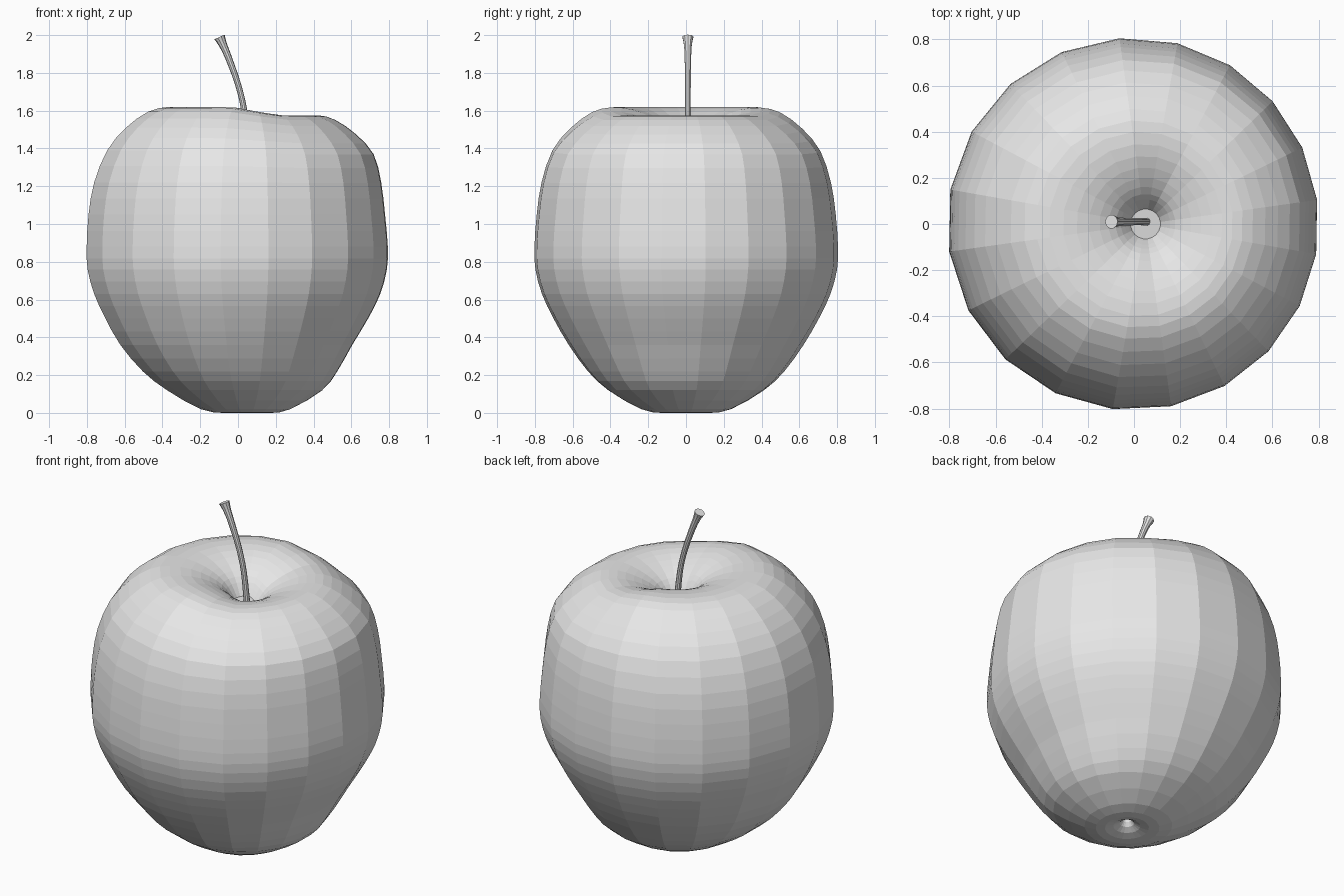
import bpy, bmesh
from math import sin, cos, pi, radians
from mathutils import Vector

cube = bpy.data.objects.get("Cube")
if cube:
    bpy.data.objects.remove(cube)

grey = bpy.data.materials.new("plain grey")
grey.use_nodes = True
grey.diffuse_color = (0.8, 0.8, 0.8, 1)
grey.node_tree.nodes["Principled BSDF"].inputs["Base Color"].default_value = (0.8, 0.8, 0.8, 1)

SIDES = 20
CORE_X = 0.05


def smooth_path(points, steps):
    """Catmull-Rom curve through the points."""
    p = [Vector(q) for q in points]
    p = [p[0]] + p + [p[-1]]
    out = []
    for a, b, c, d in zip(p, p[1:], p[2:], p[3:]):
        for i in range(steps):
            t = i / steps
            out.append(0.5 * (2 * b + (c - a) * t + (2 * a - 5 * b + 4 * c - d) * t * t
                              + (3 * b - a - 3 * c + d) * t ** 3))
    return out + [p[-1]]


def loft(name, rings):
    """Skin a list of vertex rings and cap both ends."""
    bm = bmesh.new()
    loops = [[bm.verts.new(co) for co in ring] for ring in rings]
    n = len(loops[0])
    for low, high in zip(loops, loops[1:]):
        for i in range(n):
            j = (i + 1) % n
            bm.faces.new((low[i], low[j], high[j], high[i]))
    bm.faces.new(loops[0][::-1])
    bm.faces.new(loops[-1])
    bmesh.ops.recalc_face_normals(bm, faces=bm.faces)
    mesh = bpy.data.meshes.new(name)
    bm.to_mesh(mesh)
    bm.free()
    mesh.materials.append(grey)
    obj = bpy.data.objects.new(name, mesh)
    bpy.context.collection.objects.link(obj)
    return obj


# Fruit body: radius on the wide side, radius on the narrow side, height
profile = [
    (0.02, 0.02, 0.07), (0.04, 0.04, 0.03), (0.12, 0.12, 0.0), (0.25, 0.23, 0.02),
    (0.43, 0.40, 0.12), (0.56, 0.48, 0.22), (0.68, 0.56, 0.36), (0.76, 0.645, 0.5),
    (0.82, 0.71, 0.63), (0.855, 0.745, 0.76), (0.86, 0.75, 0.88), (0.85, 0.735, 1.05),
    (0.82, 0.715, 1.22), (0.75, 0.675, 1.39), (0.65, 0.58, 1.51), (0.53, 0.47, 1.595),
    (0.42, 0.38, 1.62), (0.3, 0.29, 1.61), (0.2, 0.2, 1.575), (0.13, 0.13, 1.53),
    (0.09, 0.09, 1.48), (0.065, 0.065, 1.44),
]


def body_ring(point):
    wide, narrow, z = point
    ring = []
    for i in range(SIDES):
        a = 2 * pi * i / SIDES + radians(8)
        r = narrow + (wide - narrow) * (1 - cos(a)) / 2
        # the shoulder sits lower on the narrow side
        t = min(max((cos(a) + 0.3) / 0.8, 0), 1)
        lift = min(max((z - 1.2) / 0.4, 0), 1)
        drop = 0.045 * lift * t * t * (3 - 2 * t)
        ring.append((CORE_X + r * cos(a), r * sin(a), z - drop))
    return ring


loft("fruit_body", [body_ring(p) for p in smooth_path(profile, 2)])

# Stem: x, height, radius along a gentle bend
stem = smooth_path([(0.055, 1.40, 0.018), (0.033, 1.6, 0.016), (0.0, 1.74, 0.016),
                    (-0.05, 1.88, 0.018), (-0.08, 1.95, 0.022), (-0.098, 1.99, 0.03)], 3)
rings = []
for k, (x, z, r) in enumerate(stem):
    before, after = stem[max(k - 1, 0)], stem[min(k + 1, len(stem) - 1)]
    along = Vector((after[0] - before[0], 0, after[1] - before[1])).normalized()
    side = Vector((0, 1, 0)).cross(along)
    rings.append([Vector((x, 0.01, z)) + r * (cos(a) * side + sin(a) * Vector((0, 1, 0)))
                  for a in (2 * pi * i / 10 for i in range(10))])
loft("stem", rings)
